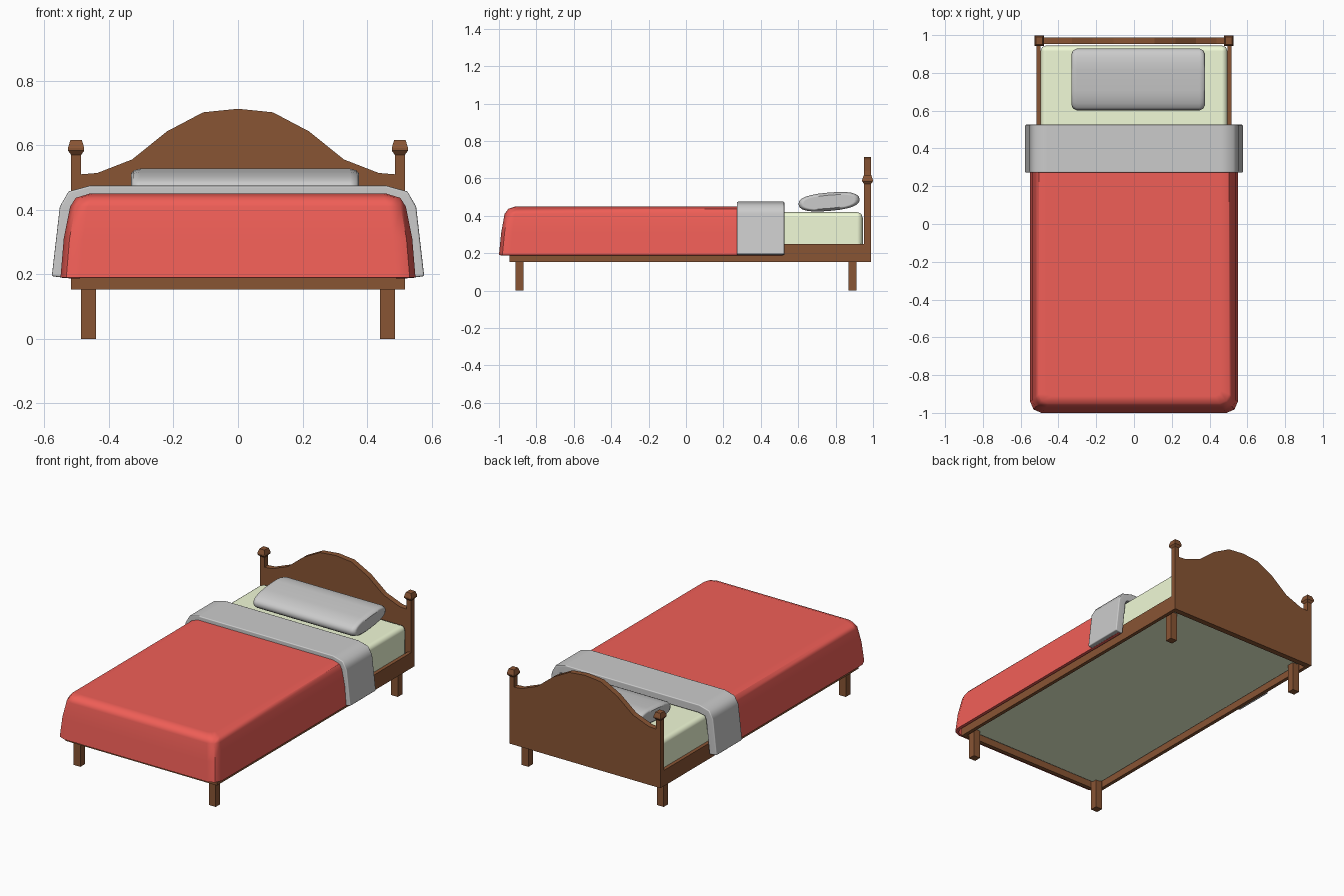
import bpy
import math
from mathutils import Matrix

if "Cube" in bpy.data.objects:
    bpy.data.objects.remove(bpy.data.objects["Cube"])


def material(name, rgb):
    m = bpy.data.materials.new(name)
    m.diffuse_color = (*rgb, 1)
    m.use_nodes = True
    m.node_tree.nodes["Principled BSDF"].inputs["Base Color"].default_value = m.diffuse_color
    return m


WOOD = material("wood", (0.25, 0.09, 0.034))
RED = material("red_cloth", (0.87, 0.113, 0.095))
CREAM = material("mattress_cloth", (0.88, 0.96, 0.68))


def make(name, verts, faces, mat=None):
    me = bpy.data.meshes.new(name)
    me.from_pydata(verts, [], faces)
    ob = bpy.data.objects.new(name, me)
    bpy.context.collection.objects.link(ob)
    if mat:
        me.materials.append(mat)
    return ob


def loft(name, rings, mat=None, closed=True, caps=(True, True)):
    """Skin a list of equal-length rings with quads, optionally capped."""
    n = len(rings[0])
    faces = []
    for k in range(len(rings) - 1):
        for i in range(n if closed else n - 1):
            j = (i + 1) % n
            faces.append((k * n + i, k * n + j, (k + 1) * n + j, (k + 1) * n + i))
    if caps[0]:
        faces.append(tuple(reversed(range(n))))
    if caps[1]:
        faces.append(tuple(range((len(rings) - 1) * n, len(rings) * n)))
    return make(name, [p for r in rings for p in r], faces, mat)


def rect(cx, cy, z, hx, hy):
    return [(cx - hx, cy - hy, z), (cx + hx, cy - hy, z),
            (cx + hx, cy + hy, z), (cx - hx, cy + hy, z)]


def box(name, x0, x1, y0, y1, z0, z1, mat):
    c = ((x0 + x1) / 2, (y0 + y1) / 2)
    h = ((x1 - x0) / 2, (y1 - y0) / 2)
    return loft(name, [rect(*c, z0, *h), rect(*c, z1, *h)], mat)


def bevel(ob, width, segments):
    b = ob.modifiers.new("bevel", 'BEVEL')
    b.width, b.segments = width, segments
    b.limit_method, b.angle_limit = 'ANGLE', math.radians(60)


def solidify(ob, thickness):
    s = ob.modifiers.new("thickness", 'SOLIDIFY')
    s.thickness, s.offset = thickness, -1


def smooth(ob, angle=30):
    """Smooth by angle, with large faces kept flat by weighted normals."""
    for m in list(ob.modifiers):
        m.show_viewport = True
    bpy.ops.object.select_all(action='DESELECT')
    ob.select_set(True)
    bpy.context.view_layer.objects.active = ob
    for m in list(ob.modifiers):
        bpy.ops.object.modifier_apply(modifier=m.name)
    bpy.ops.object.shade_smooth_by_angle(angle=math.radians(angle))
    w = ob.modifiers.new("weighted", 'WEIGHTED_NORMAL')
    w.keep_sharp, w.weight = True, 100


# Headboard panel with arched top
half = [(0.486, 0.51), (0.436, 0.514), (0.328, 0.556), (0.22, 0.643), (0.108, 0.702)]
outline = [(-0.486, 0.153), (0.486, 0.153)] + half + [(0, 0.713)]
outline += [(-x, z) for x, z in reversed(half)]
loft("headboard", [[(x, y, z) for x, z in outline] for y in (0.988, 0.953)], WOOD)

# Posts with finials, side rails and legs
for s, side in ((-1, "left"), (1, "right")):
    px, py = s * 0.5015, 0.9705
    loft(side + "_post",
         [rect(px, py, z, hx, hy) for z, hx, hy in
          ((0.153, 0.0155, 0.0175), (0.57, 0.0155, 0.0175), (0.583, 0.025, 0.0285),
           (0.592, 0.025, 0.0285), (0.617, 0.0175, 0.02))], WOOD)
    box(side + "_rail", *sorted((s * 0.495, s * 0.517)), -0.945, 0.953, 0.153, 0.25, WOOD)
    for y, end in ((-0.89, "front"), (0.89, "back")):
        box(f"{end}_{side}_leg", s * 0.463 - 0.023, s * 0.463 + 0.023,
            y - 0.022, y + 0.022, 0, 0.19, WOOD)
box("front_rail", -0.495, 0.495, -0.945, -0.92, 0.153, 0.25, WOOD)

# Mattress
mattress = box("mattress", -0.495, 0.495, -0.92, 0.945, 0.18, 0.42, CREAM)
bevel(mattress, 0.03, 2)
smooth(mattress, 50)


# Blanket: U-shaped rings, open at the head end and underneath
def u_ring(z, w, front, r):
    left = [(-w, 0.515, z), (-w, front + r, z), (-w + 0.3 * r, front + 0.3 * r, z),
            (-w + r, front, z)]
    return left + [(-x, y, z) for x, y, z in reversed(left)]


blanket = loft("blanket",
               [u_ring(*v) for v in ((0.19, 0.55, -1.0, 0.06), (0.31, 0.54, -0.988, 0.06),
                                     (0.41, 0.52, -0.97, 0.055), (0.437, 0.503, -0.95, 0.05),
                                     (0.45, 0.46, -0.912, 0.03))],
               RED, closed=False, caps=(False, True))
solidify(blanket, 0.018)
smooth(blanket, 40)

# Folded sheet band, thick enough to close down over the blanket edge
arc = [(-0.577, 0.194), (-0.552, 0.41), (-0.525, 0.457), (-0.458, 0.475)]
arc += [(-x, z) for x, z in reversed(arc)]
sheet = loft("folded_sheet", [[(x, y, z) for x, z in arc] for y in (0.272, 0.526)],
             closed=False, caps=(False, False))
solidify(sheet, 0.05)
bevel(sheet, 0.006, 2)
smooth(sheet, 50)


# Pillow: flattened rounded profile swept along x with softened ends
def pillow_ring(x, dy, dz):
    ring = []
    for i in range(24):
        a = 2 * math.pi * i / 24
        c, s = math.cos(a), math.sin(a)
        ring.append((x, math.copysign(abs(c) ** 0.8, c) * (0.164 - dy),
                     math.copysign(abs(s) ** 0.8, s) * (0.049 - dz)))
    return ring


ends = [(0.353, 0.028, 0.014), (0.345, 0.010, 0.005), (0.325, 0, 0)]
pillow = loft("pillow", [pillow_ring(-x, a, b) for x, a, b in ends] +
              [pillow_ring(x, a, b) for x, a, b in reversed(ends)])
pillow.data.transform(Matrix.Translation((0.022, 0.765, 0.475)) @
                      Matrix.Rotation(math.radians(5), 4, 'X'))
smooth(pillow, 40)
